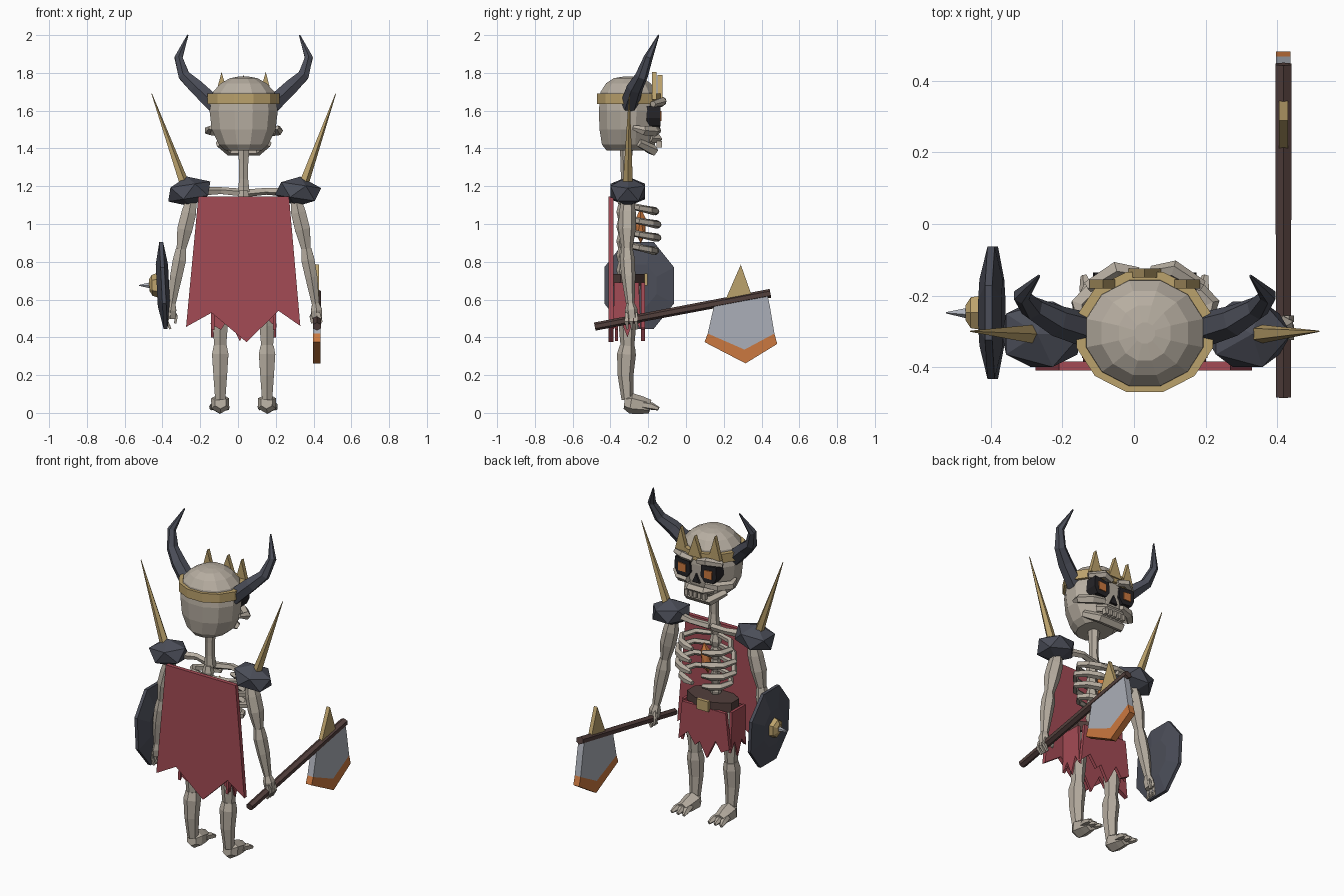
import bpy, bmesh, math
from mathutils import Vector, Matrix

CX, CY = 0.03, -0.31          # body axis


def mat(name, *rgb):
    m = bpy.data.materials.new(name)
    m.diffuse_color = (*rgb, 1)
    return m


BONE = mat("bone", .47, .42, .355)
RED = mat("red_cloth", .37, .07, .09)
IRON = mat("dark_iron", .07, .075, .098)
GOLD = mat("gold", .50, .36, .15)
WOOD = mat("brown_wood", .085, .05, .045)
STEEL = mat("steel", .41, .43, .48)
ORANGE = mat("orange_glow", .60, .19, .05)
BLACK = mat("black", .018, .017, .02)


def finish(name, bm, m):
    bmesh.ops.recalc_face_normals(bm, faces=bm.faces)
    me = bpy.data.meshes.new(name)
    bm.to_mesh(me)
    bm.free()
    me.materials.append(m)
    ob = bpy.data.objects.new(name, me)
    bpy.context.collection.objects.link(ob)
    return ob


def skin(name, rings, m):
    """Join rings of points into a closed flat-sided body."""
    bm = bmesh.new()
    vs = [[bm.verts.new(p) for p in r] for r in rings]
    n = len(vs[0])
    for a, b in zip(vs, vs[1:]):
        for i in range(n):
            j = (i + 1) % n
            bm.faces.new((a[i], a[j], b[j], b[i]))
    bm.faces.new(vs[0][::-1])
    bm.faces.new(vs[-1])
    return finish(name, bm, m)


def tube(name, pts, m, sides=6, up=(0, 1, 0), flat=1.0):
    """Limb along points (x, y, z, radius); flat squeezes it along up."""
    P = [Vector(p[:3]) for p in pts]
    rings = []
    for i, p in enumerate(P):
        t = (P[min(i + 1, len(P) - 1)] - P[max(i - 1, 0)]).normalized()
        s = t.cross(Vector(up)).normalized()
        u = s.cross(t)
        ang = [2 * math.pi * (k + .5) / sides for k in range(sides)]
        rings.append([p + pts[i][3] * (s * math.cos(a) + u * flat * math.sin(a)) for a in ang])
    return skin(name, rings, m)


def stack(name, rows, m, sides=12, cy=CY):
    """Elliptical stack of rows (z, rx, ry)."""
    return skin(name, [[(CX + rx * math.cos(2 * math.pi * (k + .5) / sides),
                         cy + ry * math.sin(2 * math.pi * (k + .5) / sides), z)
                        for k in range(sides)] for z, rx, ry in rows], m)


def plate(name, pts, lo, hi, m, axis="y"):
    """Extruded outline: (x, z) points along y, or (y, z) points along x."""
    f = (lambda p, d: (p[0], d, p[1])) if axis == "y" else (lambda p, d: (d, p[0], p[1]))
    return skin(name, [[f(p, d) for p in pts] for d in (lo, hi)], m)


def blob(name, c, size, m, tilt=0):
    bm = bmesh.new()
    bmesh.ops.create_icosphere(bm, subdivisions=1, radius=1)
    bm.transform(Matrix.Translation(c) @ Matrix.Rotation(tilt, 4, "Y") @ Matrix.Diagonal((*size, 1)))
    return finish(name, bm, m)


# Skull and crown
stack("skull", [(1.39, .10, .12), (1.42, .135, .145), (1.5, .175, .158), (1.6, .187, .162),
                (1.70, .168, .152), (1.745, .125, .122), (1.772, .075, .08), (1.78, .03, .03)],
      BONE, cy=-.305)
stack("crown_band", [(1.635, .197, .174), (1.69, .197, .174)], GOLD, cy=-.302)
plate("crown_spike_middle", [(CX - .045, 1.66), (CX + .045, 1.66), (CX, 1.79)], -.15, -.125, GOLD)

# Face
plate("nose", [(CX - .025, 1.495), (CX + .025, 1.495), (CX, 1.55)], -.16, -.138, BLACK)
tube("upper_jaw", [(CX - .085, -.19, 1.455, .022), (CX - .05, -.15, 1.45, .026),
                   (CX + .05, -.15, 1.45, .026), (CX + .085, -.19, 1.455, .022)], BONE, 5, (0, 0, 1))
tube("lower_jaw", [(CX - .13, -.25, 1.43, .022), (CX - .075, -.175, 1.39, .03),
                   (CX + .075, -.175, 1.39, .03), (CX + .13, -.25, 1.43, .022)], BONE, 5, (0, 0, 1))
for i in range(5):
    x = CX - .06 + i * .03
    plate("tooth", [(x - .01, 1.405), (x + .01, 1.405), (x + .011, 1.44), (x - .011, 1.44)],
          -.155, -.128, BONE)

# Neck, spine, pelvis
tube("neck", [(CX, -.315, 1.17, .036), (CX, -.318, 1.24, .027), (CX, -.318, 1.32, .028),
              (CX, -.315, 1.41, .036)], BONE)
for i in range(6):
    z = .72 + i * .077
    stack("vertebra", [(z, .024, .024), (z + .035, .036, .034), (z + .075, .024, .024)], BONE, 6, -.335)
stack("pelvis", [(.60, .09, .06), (.66, .145, .075), (.73, .12, .065)], BONE, 8)
stack("belt", [(.675, .165, .098), (.735, .165, .098)], WOOD, 8)
plate("belt_buckle", [(CX - .04, .675), (CX + .04, .675), (CX + .04, .738), (CX - .04, .738)],
      -.22, -.203, GOLD)
blob("glowing_heart", (CX, -.24, .99), (.035, .03, .095), ORANGE, .15)

for s in (-1, 1):
    def X(d):
        return CX + s * d

    # Horns, crown side spikes, face halves
    tube("horn", [(X(.15), -.30, 1.63, .05), (X(.25), -.27, 1.725, .044), (X(.315), -.235, 1.785, .034),
                  (X(.345), -.2, 1.88, .024), (X(.296), -.145, 2.0, .004)], IRON, 6)
    plate("crown_spike_side", [(X(.075), 1.66), (X(.155), 1.66), (X(.117), 1.805)], -.18, -.155, GOLD)
    plate("eye_socket", [(X(.035), 1.55), (X(.06), 1.515), (X(.125), 1.52), (X(.145), 1.56),
                         (X(.14), 1.625), (X(.04), 1.615)], -.21, -.135, BLACK)
    plate("eye_glow", [(X(.065), 1.545), (X(.115), 1.545), (X(.117), 1.597), (X(.065), 1.592)],
          -.137, -.129, ORANGE)
    tube("brow", [(X(.02), -.135, 1.635, .018), (X(.08), -.125, 1.65, .024),
                  (X(.16), -.175, 1.635, .018)], BONE, 5, (0, 0, 1))
    tube("cheekbone", [(X(.06), -.15, 1.495, .02), (X(.13), -.17, 1.49, .028),
                       (X(.185), -.225, 1.495, .026), (X(.175), -.28, 1.51, .012)], BONE, 5, (0, 0, 1))

    # Collar bone, shoulder pad and spike
    tube("collar_bone", [(X(.01), -.29, 1.165, .022), (X(.12), -.27, 1.175, .02),
                         (X(.27), -.31, 1.17, .028)], BONE, 5)
    blob("shoulder_pad", (X(.288), -.308, 1.172), (.132, .108, .08), IRON, s * .15)
    tube("shoulder_spike", [(X(.315), -.308, 1.21, .028), (X(.487), -.30, 1.69, .002)], GOLD, 5)

    # Ribs: arcs from the spine round to the chest
    for z, k in ((1.085, .88), (1.015, 1), (.945, 1), (.875, .87)):
        arc = [math.radians(a) for a in (-90, -45, 0, 35, 60, 78)]
        tube("rib", [(X(.19 * k * math.cos(a)), -.245 + .105 * k * math.sin(a),
                      z - .02 * math.sin(a), r)
                     for a, r in zip(arc, (.014, .018, .019, .021, .023, .014))],
             BONE, 5, (0, 0, 1))

    # Arms
    tube("upper_arm", [(X(.275), -.31, 1.14, .03), (X(.29), -.31, 1.06, .045), (X(.312), -.312, .97, .046),
                       (X(.332), -.312, .86, .027)], BONE)
    tube("forearm", [(X(.332), -.312, .87, .03), (X(.34), -.31, .81, .04), (X(.358), -.305, .72, .037),
                     (X(.38), -.295, .58, .023)], BONE)
    tube("hand", [(X(.38), -.295, .585, .02), (X(.386), -.29, .545, .034),
                  (X(.388), -.285, .50, .03)], BONE, 6)
    for y in (-.315, -.29, -.265):
        tube("finger", [(X(.395), y, .53, .013), (X(.408), y, .485, .013),
                        (X(.388), y + .005, .445, .008)], BONE, 4)
    tube("thumb", [(X(.375), -.275, .545, .013), (X(.358), -.255, .51, .012),
                   (X(.362), -.25, .475, .008)], BONE, 4)

    # Legs and feet
    tube("thigh", [(X(.105), -.31, .68, .045), (X(.115), -.31, .58, .048), (X(.124), -.31, .46, .046),
                   (X(.124), -.31, .35, .036)], BONE)
    tube("shin", [(X(.124), -.31, .355, .04), (X(.124), -.315, .31, .05), (X(.124), -.32, .2, .042),
                  (X(.124), -.31, .07, .031)], BONE)
    tube("foot", [(X(.122), -.325, .055, .034), (X(.124), -.29, .05, .055), (X(.126), -.23, .04, .046),
                  (X(.128), -.19, .033, .036)], BONE, 6, (0, 0, 1))
    for d in (-.035, 0, .035):
        tube("toe", [(X(.127 + d * .8), -.225, .042, .02), (X(.128 + d), -.18, .035, .02),
                     (X(.128 + d * 1.2), -.145, .022, .01)], BONE, 5, (0, 0, 1))

    # Side cloth
    plate("side_cloth", [(-.38, .69), (-.25, .69), (-.24, .44), (-.275, .50), (-.31, .40), (-.345, .49),
                         (-.385, .44)], X(.155), X(.172), RED, "x")

# Ragged front and back cloth
for name, lo, hi in (("front_cloth", -.257, -.237), ("back_cloth", -.375, -.36)):
    plate(name, [(CX - .15, .69), (CX + .15, .69), (CX + .175, .45), (CX + .11, .51), (CX + .06, .44),
                 (CX + .03, .47), (CX - .02, .38), (CX - .08, .50), (CX - .12, .44),
                 (CX - .175, .47)], lo + (.02 if hi > -.3 else 0), hi + (.02 if hi > -.3 else 0), RED)

# Cape
plate("cape", [(-.21, 1.145), (.27, 1.145), (.33, .46), (.215, .54), (.045, .375), (-.14, .53),
               (-.275, .455)], -.41, -.385, RED)

# Shield: lens-shaped plate, boss and spike
SY, SZ = -.248, .675


def disc(name, rows, m, sides):
    rings = []
    for x, ry, rz in rows:
        ang = [2 * math.pi * (k + .5) / sides for k in range(sides)]
        rings.append([(x + .05 * (SZ - SZ - rz * math.sin(a)) * -1 * -1, SY + ry * math.cos(a),
                       SZ + rz * math.sin(a)) for a in ang])
    return skin(name, rings, m)


disc("shield", [(-.365, .10, .12), (-.385, .2, .25), (-.405, .2, .25), (-.43, .10, .12)], IRON, 8)
disc("shield_boss", [(-.425, .055, .065), (-.455, .05, .055), (-.47, .025, .03)], GOLD, 6)
disc("shield_spike", [(-.46, .018, .018), (-.525, .002, .002)], STEEL, 5)

# Axe
AX = .418
tube("axe_handle", [(AX, -.483, .457, .024), (AX, .447, .633, .026)], WOOD, 6, (0, 0, 1), .9)
plate("axe_blade", [(.15, .575), (.43, .63), (.445, .56), (.468, .42), (.31, .335), (.115, .42)],
      AX - .021, AX + .019, STEEL, "x")
plate("axe_edge", [(.115, .42), (.31, .335), (.468, .42), (.483, .365), (.315, .262), (.098, .375)],
      AX - .021, AX + .019, ORANGE, "x")
plate("axe_back_spike", [(.205, .59), (.35, .615), (.29, .785)], AX - .012, AX + .012, GOLD, "x")
